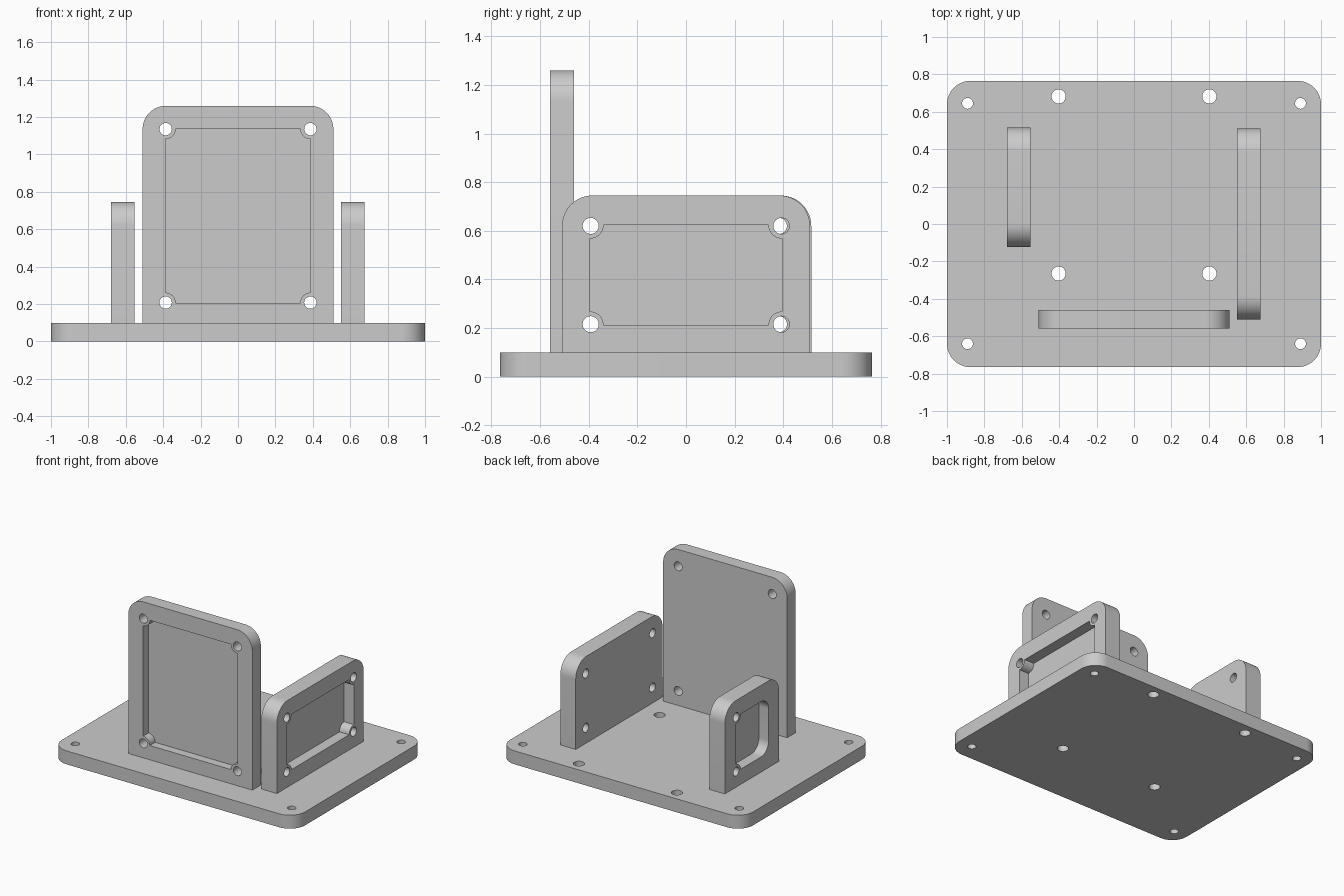
import bpy, bmesh
from math import sin, cos, pi

if "Cube" in bpy.data.objects:
    bpy.data.objects.remove(bpy.data.objects["Cube"])

grey = bpy.data.materials.new("plain grey")
grey.diffuse_color = (0.6, 0.6, 0.6, 1)
grey.use_nodes = True
grey.node_tree.nodes["Principled BSDF"].inputs["Base Color"].default_value = grey.diffuse_color

# Maps outline coordinates (u, v) and depth d onto the extrusion axis
PLACE = {"x": lambda u, v, d: (d, u, v),
         "y": lambda u, v, d: (u, d, v),
         "z": lambda u, v, d: (u, v, d)}


def arc(cu, cv, r, start, end, n=12):
    return [(cu + r * cos(start + (end - start) * i / n),
             cv + r * sin(start + (end - start) * i / n)) for i in range(n + 1)]


def rounded(u0, u1, v0, v1, radii):
    """Counter-clockwise rectangle, radii from lower left.
    Positive rounds the corner, negative bites a quarter disc out of it."""
    corners = [(u0, v0, 1, 1), (u1, v0, -1, 1), (u1, v1, -1, -1), (u0, v1, 1, -1)]
    pts = []
    for i, ((u, v, su, sv), r) in enumerate(zip(corners, radii)):
        a = pi + i * pi / 2
        if r > 0:
            pts += arc(u + su * r, v + sv * r, r, a, a + pi / 2)
        elif r < 0:
            pts += arc(u, v, -r, a - pi / 2, a - pi)
        else:
            pts.append((u, v))
    return pts


def circle(u, v, r):
    return arc(u, v, r, 0, 2 * pi, 32)[:-1]


def solid(name, axis, prisms):
    """Object made of extruded outlines: (points, depth from, depth to)."""
    bm = bmesh.new()
    for pts, d0, d1 in prisms:
        low = [bm.verts.new(PLACE[axis](u, v, d0)) for u, v in pts]
        high = [bm.verts.new(PLACE[axis](u, v, d1)) for u, v in pts]
        bm.faces.new(low[::-1])
        bm.faces.new(high)
        for i in range(len(pts)):
            j = (i + 1) % len(pts)
            bm.faces.new((low[i], low[j], high[j], high[i]))
    bmesh.ops.recalc_face_normals(bm, faces=bm.faces[:])
    mesh = bpy.data.meshes.new(name)
    bm.to_mesh(mesh)
    bm.free()
    mesh.materials.append(grey)
    ob = bpy.data.objects.new(name, mesh)
    bpy.context.collection.objects.link(ob)
    return ob


def plate(name, axis, outline, d0, d1, holes, pocket=None):
    """Plate with through holes (u, v, r) and an optional pocket prism."""
    ob = solid(name, axis, [(outline, d0, d1)])
    cuts = [(circle(*h), d0 - 0.05, d1 + 0.05) for h in holes]
    if pocket:
        cuts.append(pocket)
    cutter = solid(name + "_cutter", axis, cuts)
    cutter.hide_render = True
    mod = ob.modifiers.new("cut", "BOOLEAN")
    mod.operation, mod.solver, mod.object = "DIFFERENCE", "EXACT", cutter
    bpy.ops.object.select_all(action="DESELECT")
    bpy.context.view_layer.objects.active = ob
    ob.select_set(True)
    bpy.ops.object.modifier_apply(modifier=mod.name)
    bpy.data.objects.remove(cutter)
    bpy.ops.object.shade_smooth_by_angle(angle=pi / 6)


R, BOSS = 0.125, -0.055

# Base plate with corner and inner screw holes
plate("base_plate", "z", rounded(-1, 1, -0.765, 0.765, [R] * 4), 0, 0.1,
      [(u, v, 0.029) for u in (-0.89, 0.89) for v in (-0.64, 0.645)] +
      [(u, v, 0.038) for u in (-0.403, 0.403) for v in (-0.265, 0.682)])

# Tall front panel, pocket open to the front
plate("front_panel", "y", rounded(-0.51, 0.51, 0.1, 1.26, [0, 0, R, R]), -0.56, -0.46,
      [(u, v, 0.033) for u in (-0.387, 0.387) for v in (0.208, 1.135)],
      (rounded(-0.388, 0.388, 0.206, 1.137, [BOSS] * 4), -0.6, -0.497))

# Long side panel, pocket open to the right
plate("right_panel", "x", rounded(-0.51, 0.51, 0.1, 0.745, [0, 0, R, R]), 0.55, 0.677,
      [(u, v, 0.033) for u in (-0.392, 0.392) for v in (0.216, 0.62)],
      (rounded(-0.394, 0.394, 0.213, 0.623, [BOSS] * 4), 0.597, 0.72))

# Short side panel, pocket open to the left, holes only at the rear
plate("left_panel", "x", rounded(-0.123, 0.515, 0.1, 0.745, [0, 0, R, R]), -0.68, -0.553,
      [(0.382, v, 0.033) for v in (0.216, 0.62)],
      (rounded(0, 0.384, 0.213, 0.623, [0.09, BOSS, BOSS, 0.09]), -0.72, -0.6))
